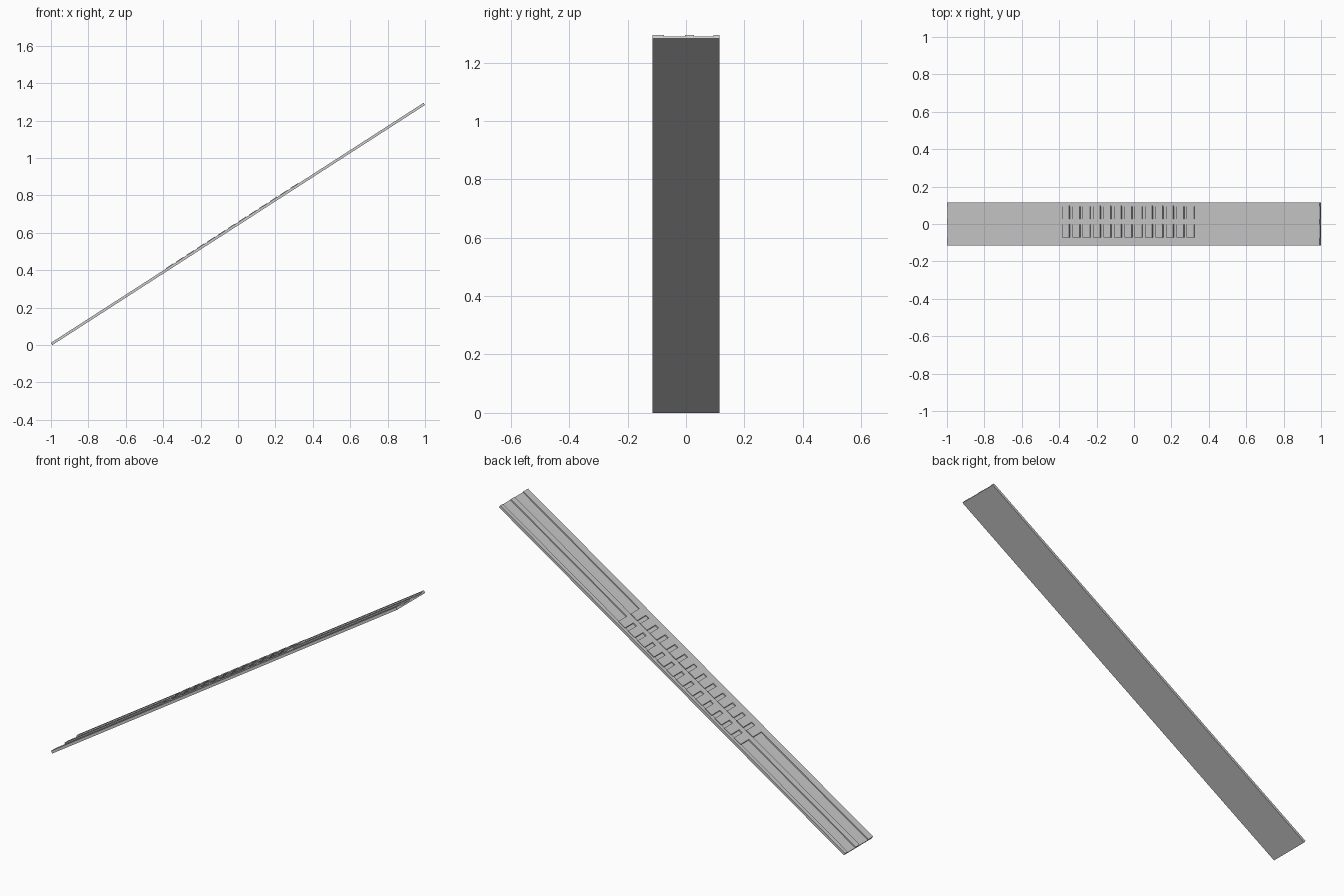
import bpy, math
from mathutils import Matrix

if "Cube" in bpy.data.objects:
    bpy.data.objects.remove(bpy.data.objects["Cube"])

T, H = 0.008, 0.006                      # deck thickness, rail height
rise, run = 1.295 - 0.0118, 1.9924
A = math.atan2(rise, run)
L = math.hypot(rise, run)
# Frame of the slope: u along the incline, v = y, w = surface normal
M = Matrix.Translation((-0.9924, 0, 0)) @ Matrix.Rotation(-A, 4, 'Y')


def slab(name, boxes):
    """One object made of boxes given as (u0, u1, y0, y1, w0, w1)."""
    verts, faces = [], []
    for u0, u1, y0, y1, w0, w1 in boxes:
        b = len(verts)
        verts += [(u, y, w) for w in (w0, w1)
                  for u, y in ((u0, y0), (u1, y0), (u1, y1), (u0, y1))]
        faces += [(b+3, b+2, b+1, b), (b+4, b+5, b+6, b+7)]
        faces += [(b+i, b+(i+1) % 4, b+(i+1) % 4+4, b+i+4) for i in range(4)]
    me = bpy.data.meshes.new(name)
    me.from_pydata(verts, [], faces)
    me.transform(M)
    ob = bpy.data.objects.new(name, me)
    bpy.context.collection.objects.link(ob)
    return ob


# Thin inclined deck
slab("deck", [(0, L, -0.115, 0.115, 0, T)])

# Full-length raised rails
for name, y0, y1 in (("front_rail", -0.115, -0.076),
                     ("centre_rail", -0.004, 0.028),
                     ("back_rail", 0.094, 0.115)):
    slab(name, [(0, L, y0, y1, T - 0.001, T + H)])

# Two rows of raised pads between the rails
for name, y0, y1 in (("front_pads", -0.073, -0.001), ("back_pads", 0.028, 0.100)):
    pads = []
    for i in range(13):
        x = -0.384 + i * 0.0556
        u = (x + 1.0) / math.cos(A)
        pads.append((u, u + 0.038 / math.cos(A), y0, y1, T - 0.001, T + H + 0.003))
    slab(name, pads)
